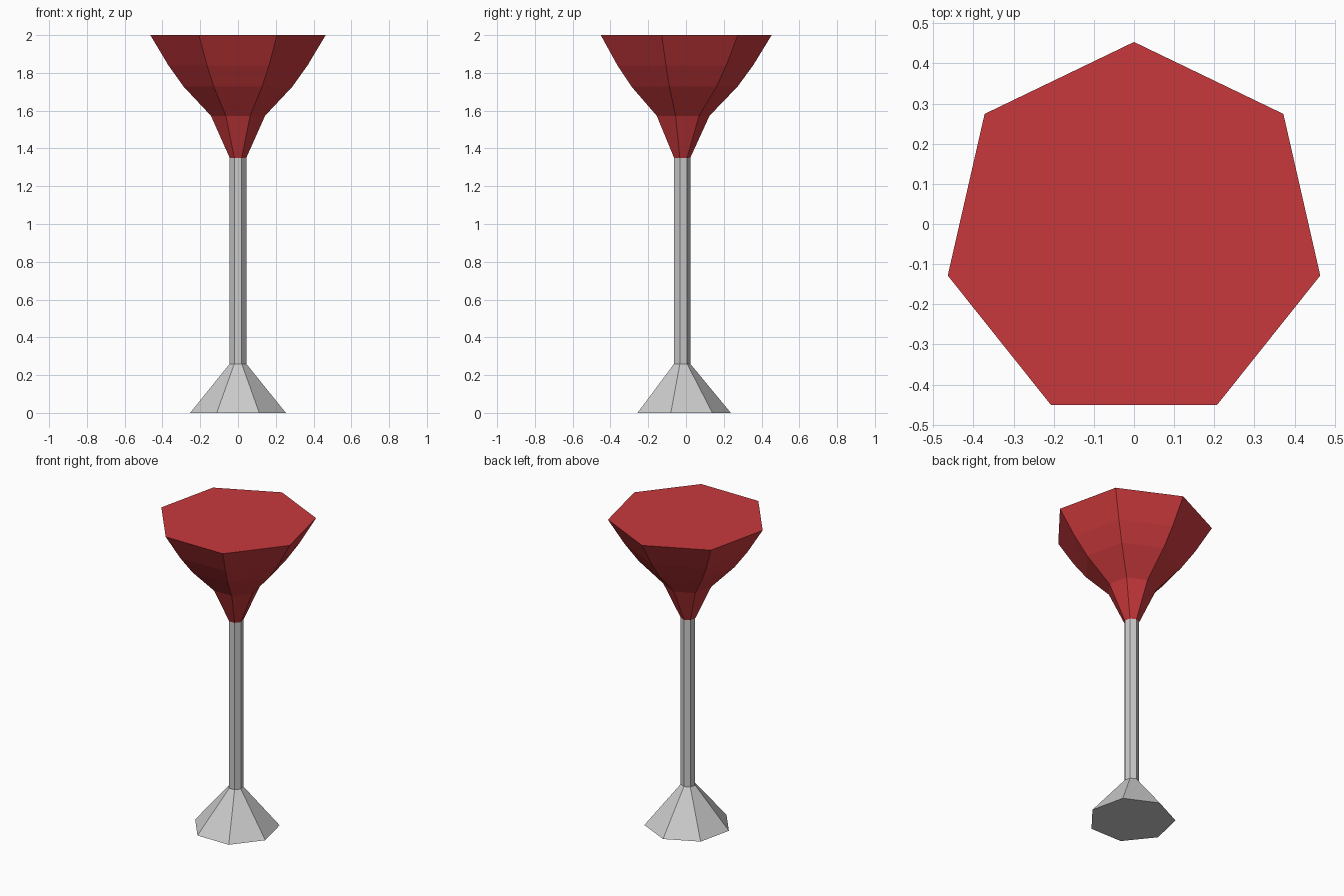
import bpy, bmesh
from math import sin, cos, tau

if "Cube" in bpy.data.objects:
    bpy.data.objects.remove(bpy.data.objects["Cube"])

SIDES = 7
CENTRE_Y = -0.0225  # puts the heptagon's bounding box on the origin


def lathe(name, profile, cap_bottom=False, cap_top=False):
    """Seven-sided turned part from (radius, z) points, lowest first."""
    bm = bmesh.new()
    rings = [[bm.verts.new((r * sin(tau * i / SIDES),
                            CENTRE_Y + r * cos(tau * i / SIDES), z))
              for i in range(SIDES)] for r, z in profile]
    for low, high in zip(rings, rings[1:]):
        for i in range(SIDES):
            j = (i + 1) % SIDES
            bm.faces.new((low[i], low[j], high[j], high[i]))
    if cap_bottom:
        bm.faces.new(rings[0])
    if cap_top:
        bm.faces.new(rings[-1])
    bmesh.ops.recalc_face_normals(bm, faces=bm.faces)
    # Open tubes: make sure the walls face outwards
    side = next(f for f in bm.faces if abs(f.normal.z) < 0.99)
    out = side.calc_center_median()
    if side.normal.x * out.x + side.normal.y * (out.y - CENTRE_Y) < 0:
        bmesh.ops.reverse_faces(bm, faces=bm.faces)
    mesh = bpy.data.meshes.new(name)
    bm.to_mesh(mesh)
    bm.free()
    obj = bpy.data.objects.new(name, mesh)
    bpy.context.collection.objects.link(obj)
    return obj


# Flared foot and straight stem, plain grey
lathe("foot", [(0.26, 0), (0.045, 0.26)], cap_bottom=True)
lathe("stem", [(0.045, 0.26), (0.045, 1.35)])

# Red bowl, filled level with the rim
bowl = lathe("bowl", [(0.045, 1.35), (0.147, 1.573), (0.295, 1.727),
                      (0.378, 1.84), (0.476, 2.0)], cap_top=True)
red = bpy.data.materials.new("red")
red.diffuse_color = (0.58, 0.04, 0.045, 1)
red.use_nodes = True
red.node_tree.nodes["Principled BSDF"].inputs["Base Color"].default_value = red.diffuse_color
bowl.data.materials.append(red)
